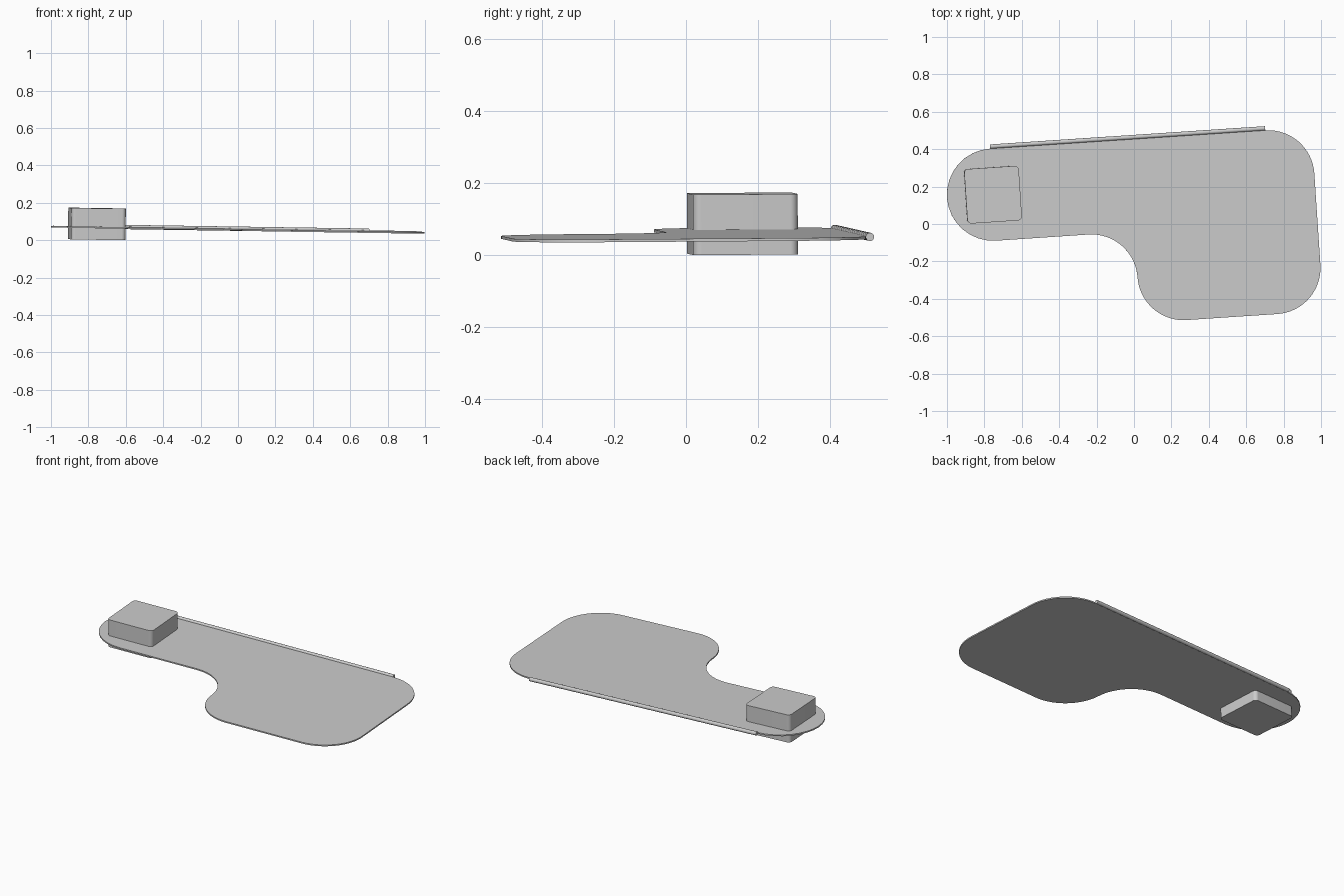
import bpy, bmesh
from math import cos, sin, pi, radians
from mathutils import Euler, Matrix

cube = bpy.data.objects.get("Cube")
if cube:
    bpy.data.objects.remove(cube, do_unlink=True)

grey = bpy.data.materials.new("plain_grey")
grey.use_nodes = True
colour = (0.6, 0.6, 0.6, 1)
grey.diffuse_color = colour
grey.node_tree.nodes["Principled BSDF"].inputs["Base Color"].default_value = colour

# Shared slight tilt and turn of the whole assembly
TILT = Matrix.Translation((0, 0, 0.057)) @ Euler((0.007, 0.015, radians(3.8))).to_matrix().to_4x4()
R = 0.2465          # every corner of the plate
STEPS = 16


def finish(name, bm):
    bmesh.ops.recalc_face_normals(bm, faces=bm.faces)
    mesh = bpy.data.meshes.new(name)
    bm.to_mesh(mesh)
    bm.free()
    mesh.materials.append(grey)
    obj = bpy.data.objects.new(name, mesh)
    bpy.context.collection.objects.link(obj)
    obj.matrix_world = TILT
    bpy.ops.object.select_all(action='DESELECT')
    obj.select_set(True)
    bpy.context.view_layer.objects.active = obj
    bpy.ops.object.shade_smooth_by_angle(angle=radians(35))


def slab(name, outline, z0, z1):
    bm = bmesh.new()
    face = bm.faces.new([bm.verts.new((x, y, z0)) for x, y in outline])
    top = bmesh.ops.extrude_face_region(bm, geom=[face])["geom"]
    bmesh.ops.translate(bm, vec=(0, 0, z1 - z0),
                        verts=[v for v in top if isinstance(v, bmesh.types.BMVert)])
    finish(name, bm)


def arc(cx, cy, r, start, end):
    angles = [radians(start + (end - start) * i / STEPS) for i in range(STEPS + 1)]
    return [(cx + r * cos(a), cy + r * sin(a)) for a in angles]


# Plate: long arm with a round end, opening into a wide rounded panel
back, front, arm_front, side = 0.453, -0.531, -0.04, 0.98
outline = (arc(side - R, back - R, R, 0, 90)
           + arc(-0.742, back - R, R, 90, 270)
           + arc(-R, arm_front - R, R, 90, 0)[:-1]
           + arc(R, front + R, R, 180, 270)
           + arc(side - R, front + R, R, 270, 360))
slab("plate", outline, -0.004, 0.004)

# Block passing through the round end, with softened upright edges
half, r = 0.146, 0.022
cx, cy = -0.743, 0.2067
block = []
for k, (sx, sy) in enumerate([(1, 1), (-1, 1), (-1, -1), (1, -1)]):
    block += arc(cx + sx * (half - r), cy + sy * (half - r), r, 90 * k, 90 * k + 90)
slab("block", block, -0.066, 0.102)

# Thin rod along the back edge
bm = bmesh.new()
bmesh.ops.create_cone(bm, cap_ends=True, segments=24, radius1=0.0115, radius2=0.0115, depth=1.475,
                      matrix=Matrix.Translation((-0.004, 0.464, 0.002)) @ Matrix.Rotation(pi / 2, 4, 'Y'))
finish("edge_rod", bm)
